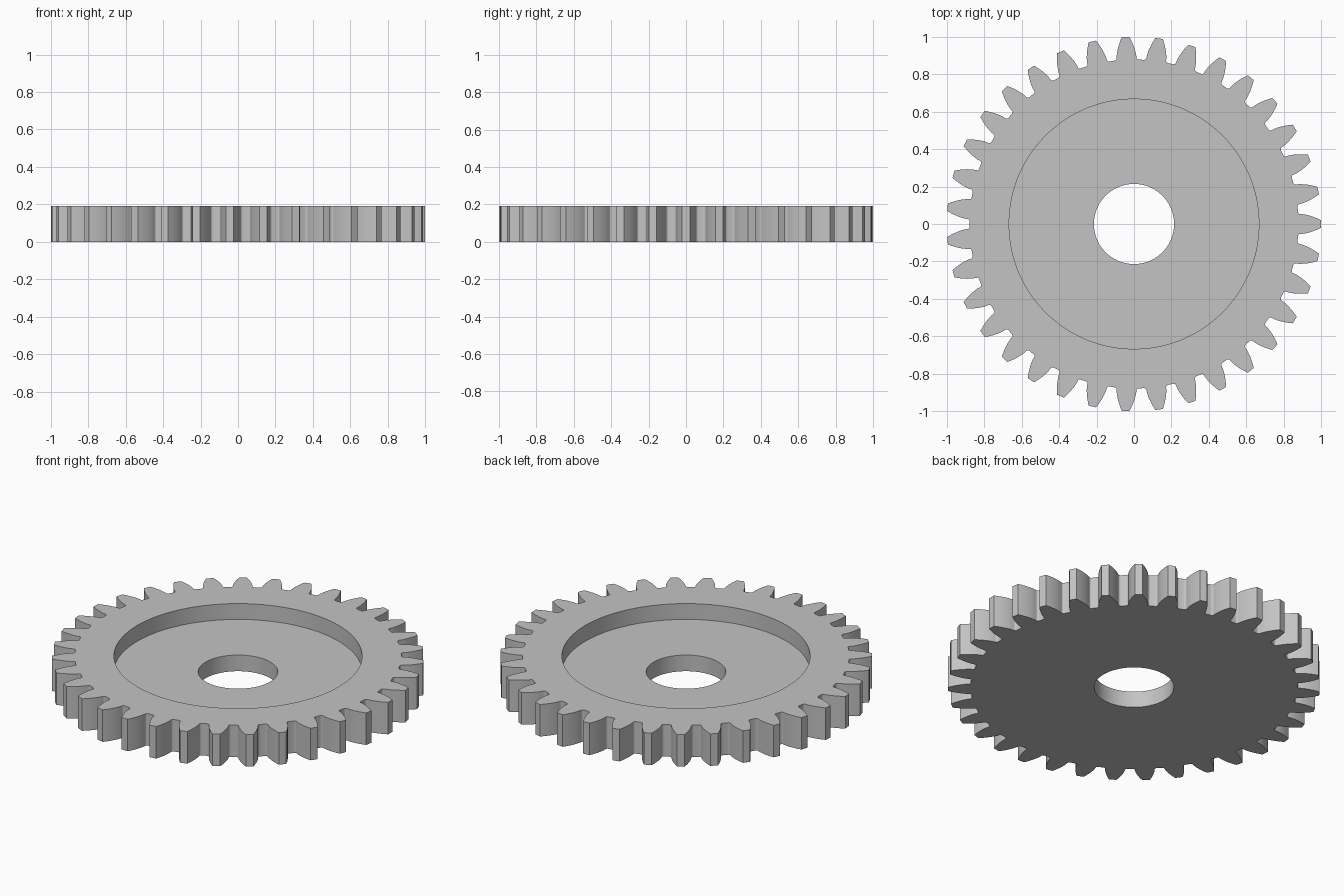
import bpy
import bmesh
from math import pi, cos, sin, tan, acos, sqrt, radians

default = bpy.data.objects.get("Cube")
if default:
    bpy.data.objects.remove(default)

# Gear proportions
TEETH = 35
TIP_R = 1.0
MODULE = 2 * TIP_R / (TEETH + 2)
PITCH_R = MODULE * TEETH / 2
ROOT_R = PITCH_R - 1.25 * MODULE
PRESSURE = radians(20)
BASE_R = PITCH_R * cos(PRESSURE)
HOLE_R, RECESS_R = 0.214, 0.667
HEIGHT, FLOOR = 0.19, 0.096


def involute(a):
    return tan(a) - a


def half_angle(r):
    """Half of the angle a tooth spans at radius r."""
    return pi / (2 * TEETH) + involute(PRESSURE) - involute(acos(min(1, BASE_R / r)))


def tooth_outline():
    """(angle, radius) from one gap centre to just before the next."""
    side = [(0, TIP_R)]
    steps = 7
    for i in range(steps + 1):                      # involute flank
        r = TIP_R + (BASE_R - TIP_R) * i / steps
        side.append((half_angle(r), r))
    start, width = half_angle(BASE_R), 0.016
    for i in range(1, 6):                           # rounded root
        t = i / 5 * pi / 2
        side.append((start + width * (1 - cos(t)),
                     BASE_R - (BASE_R - ROOT_R) * sin(t)))
    left = [(-a, r) for a, r in reversed(side[1:])]
    return [(-pi / TEETH, ROOT_R)] + left + side


outline = [(a + k * 2 * pi / TEETH, r)
           for k in range(TEETH) for a, r in tooth_outline()]

# Closed cross-section: radius None follows the tooth outline
section = [(HOLE_R, 0), (HOLE_R, FLOOR), (RECESS_R, FLOOR),
           (RECESS_R, HEIGHT), (None, HEIGHT), (None, 0)]

bm = bmesh.new()
rings = [[bm.verts.new(((rad or r) * cos(a), (rad or r) * sin(a), z))
          for a, r in outline] for rad, z in section]
count = len(outline)
for s, ring in enumerate(rings):
    following = rings[(s + 1) % len(rings)]
    for i in range(count):
        j = (i + 1) % count
        bm.faces.new((ring[i], ring[j], following[j], following[i]))
bmesh.ops.recalc_face_normals(bm, faces=bm.faces)

mesh = bpy.data.meshes.new("spur_gear")
bm.to_mesh(mesh)
bm.free()
gear = bpy.data.objects.new("spur_gear", mesh)
bpy.context.collection.objects.link(gear)

# Plain grey metal
grey = bpy.data.materials.new("grey_metal")
grey.use_nodes = True
colour = (0.55, 0.55, 0.55, 1)
grey.diffuse_color = colour
grey.node_tree.nodes["Principled BSDF"].inputs["Base Color"].default_value = colour
mesh.materials.append(grey)

# Smooth flanks and bores, sharp rims
bpy.ops.object.select_all(action='DESELECT')
gear.select_set(True)
bpy.context.view_layer.objects.active = gear
bpy.ops.object.shade_smooth_by_angle(angle=radians(30))
